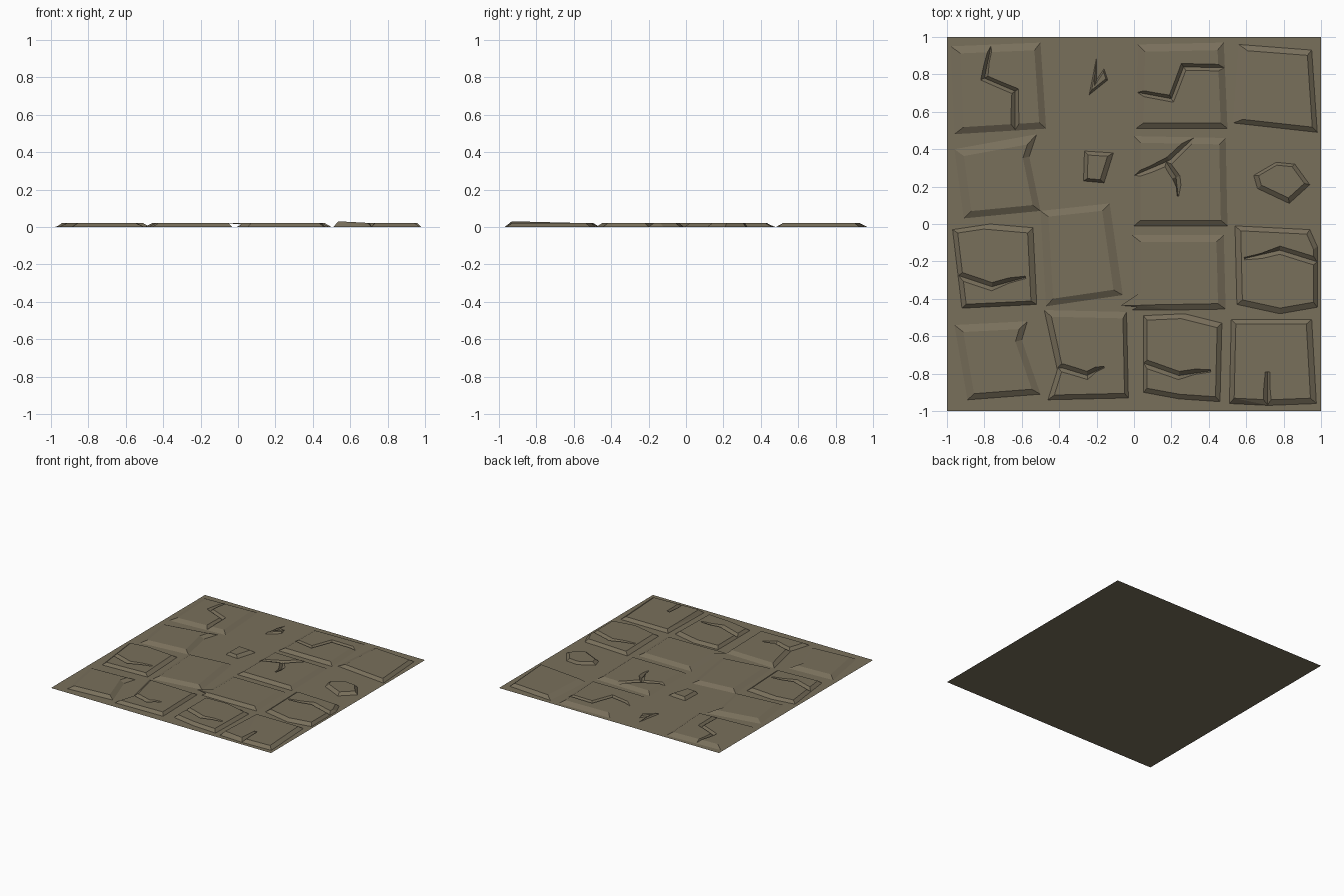
import bpy, bmesh
from mathutils import Vector

if "Cube" in bpy.data.objects:
    bpy.data.objects.remove(bpy.data.objects["Cube"])

H = 0.021          # height of the stones
mat = bpy.data.materials.new("earth_stone")
mat.diffuse_color = (0.19, 0.16, 0.105, 1)
mat.use_nodes = True
mat.node_tree.nodes["Principled BSDF"].inputs["Base Color"].default_value = mat.diffuse_color


def make(name, bm):
    me = bpy.data.meshes.new(name)
    bmesh.ops.recalc_face_normals(bm, faces=bm.faces)
    bm.to_mesh(me)
    bm.free()
    me.materials.append(mat)
    ob = bpy.data.objects.new(name, me)
    bpy.context.collection.objects.link(ob)
    return ob


def inset(pts, widths):
    """Move each edge i (from corner i to i+1, clockwise) inwards by widths[i]."""
    n = len(pts)
    p = [Vector(q) for q in pts]
    lines = []
    for i in range(n):
        d = (p[(i + 1) % n] - p[i]).normalized()
        lines.append((p[i] + Vector((d.y, -d.x)) * widths[i % len(widths)], d))
    out = []
    for i in range(n):
        (a, d), (b, e) = lines[i - 1], lines[i]
        t = (b - a).cross(e) / d.cross(e)
        out.append(a + d * t)
    return out


def crack_cutter(path, ends):
    """V-shaped groove along a path, with tapered ends."""
    bm = bmesh.new()
    p = [Vector(q) for q in path]
    rings = []
    for i, q in enumerate(p):
        d0 = (q - p[max(i - 1, 0)]).normalized()
        d1 = (p[min(i + 1, len(p) - 1)] - q).normalized()
        d = (d0 + d1).normalized()
        w = 0.022
        if i == 0:
            w *= ends[0]
        if i == len(p) - 1:
            w *= ends[1]
        s = Vector((-d.y, d.x)) * w * 2
        rings.append([bm.verts.new((q.x + s.x, q.y + s.y, 0.04)),
                      bm.verts.new((q.x, q.y, 0.002)),
                      bm.verts.new((q.x - s.x, q.y - s.y, 0.04))])
    for a, b in zip(rings, rings[1:]):
        for k in range(3):
            bm.faces.new((a[k], a[(k + 1) % 3], b[(k + 1) % 3], b[k]))
    bm.faces.new(rings[0])
    bm.faces.new(rings[-1][::-1])
    return make("crack_cutter", bm)


def stone(name, pts, widths=(0.038,), cracks=(), lift=None, h=H):
    """Bevelled slab from a clockwise outline; lift = (corner index, height)."""
    bm = bmesh.new()
    low = [bm.verts.new((x, y, 0)) for x, y in pts]
    top = [bm.verts.new((q.x, q.y, h)) for q in inset(pts, widths)]
    if lift:
        top[lift[0]].co.z = lift[1]
    n = len(pts)
    for i in range(n):
        j = (i + 1) % n
        bm.faces.new((low[i], low[j], top[j], top[i]))
    bm.faces.new(top)
    bm.faces.new(low[::-1])
    bmesh.ops.triangulate(bm, faces=bm.faces[:])
    ob = make(name, bm)
    for path, ends in cracks:
        cut = crack_cutter(path, ends)
        m = ob.modifiers.new("crack", "BOOLEAN")
        m.operation, m.solver, m.object = "DIFFERENCE", "EXACT", cut
        bpy.context.view_layer.objects.active = ob
        bpy.ops.object.modifier_apply(modifier=m.name)
        bpy.data.objects.remove(cut)
    # open the hidden underside
    bm = bmesh.new()
    bm.from_mesh(ob.data)
    under = [f for f in bm.faces if all(v.co.z < 1e-4 for v in f.verts)]
    bmesh.ops.delete(bm, geom=under, context="FACES")
    bm.to_mesh(ob.data)
    bm.free()
    return ob


# ground sheet
bm = bmesh.new()
bm.faces.new([bm.verts.new(c) for c in ((-1, -1, 0), (1, -1, 0), (1, 1, 0), (-1, 1, 0))])
make("ground_sheet", bm)

# back row; edge widths run back, right, front, left
stone("back_stone_1", [(-.98, .95), (-.50, .97), (-.47, .51), (-.96, .48)], (.04, .035, .035, .05),
      [([(-.765, .95), (-.80, .78), (-.635, .71), (-.635, .49)], (.4, 1))])
stone("back_stone_2", [(.02, .96), (.48, .97), (.50, .51), (.01, .51)], (.04, .035, .03, .04),
      [([(.01, .705), (.20, .67), (.265, .84), (.50, .835)], (.7, .8))])
stone("back_stone_3", [(.56, .96), (.95, .93), (.98, .49), (.53, .54)], (.03, .025, .025, .05))

# second row
stone("second_stone_1", [(-.96, .40), (-.52, .48), (-.56, .36), (-.50, .07), (-.91, .03)],
      (.045, .03, .035, .035, .045))
stone("second_stone_2", [(0, .47), (.49, .46), (.50, -.01), (0, -.01)], (.035, .035, .03, .035),
      [([(-.01, .255), (.19, .34), (.34, .48)], (.6, .8)),
       ([(.17, .335), (.225, .25), (.235, .15)], (.8, .2))])

# third row
stone("third_stone_1", [(-.97, -.03), (-.77, 0), (-.54, -.02), (-.52, -.43), (-.92, -.45)],
      (.022, .03, .03, .02, .025),
      [([(-.97, -.265), (-.76, -.335), (-.58, -.285)], (1, .3))])
stone("third_stone_2", [(-.50, .07), (-.13, .11), (-.06, -.38), (-.47, -.44)], (.035, .045, .035, .04))
stone("third_stone_3", [(-.01, -.06), (.48, -.06), (.49, -.455), (.21, -.46), (-.01, -.46)],
      (.035, .04, .03, .025, .045))
stone("third_stone_4", [(.54, -.01), (.94, -.03), (.98, -.12), (.98, -.445), (.78, -.48), (.55, -.43)],
      (.025, .025, .02, .03, .03, .03),
      [([(.59, -.185), (.78, -.14), (.99, -.205)], (.3, 1))])

# front row
stone("front_stone_1", [(-.96, -.54), (-.57, -.52), (-.60, -.62), (-.50, -.91), (-.89, -.94)],
      (.04, .03, .035, .03, .04))
stone("front_stone_2", [(-.48, -.46), (-.04, -.47), (-.03, -.93), (-.46, -.94), (-.41, -.78)],
      (.035, .02, .025, .025, .03),
      [([(-.46, -.765), (-.38, -.77), (-.25, -.81), (-.16, -.765)], (1, .2))])
stone("front_stone_3", [(.05, -.49), (.27, -.48), (.47, -.53), (.46, -.95), (.24, -.935), (.05, -.90)],
      (.025, .03, .025, .025, .025, .02),
      [([(.04, -.74), (.24, -.81), (.41, -.785)], (1, .3))])
stone("front_stone_4", [(.52, -.51), (.95, -.51), (.975, -.96), (.72, -.97), (.51, -.96)],
      (.025, .03, .03, .03, .025),
      [([(.715, -.79), (.715, -.98)], (.6, 1))], lift=(4, .031))

# small loose chips lying on the bare patches
stone("hexagon_chip", [(.64, .26), (.76, .33), (.86, .32), (.94, .21), (.83, .11), (.66, .19)],
      (.015, .015, .02, .025, .025, .025))
stone("square_chip", [(-.265, .39), (-.11, .38), (-.16, .22), (-.27, .23)], (.02, .025, .015, .02))
stone("splinter_chip", [(-.24, .69), (-.20, .89), (-.20, .77), (-.16, .83), (-.14, .77)],
      (.008, .01, .008, .008, .012), h=.012)
